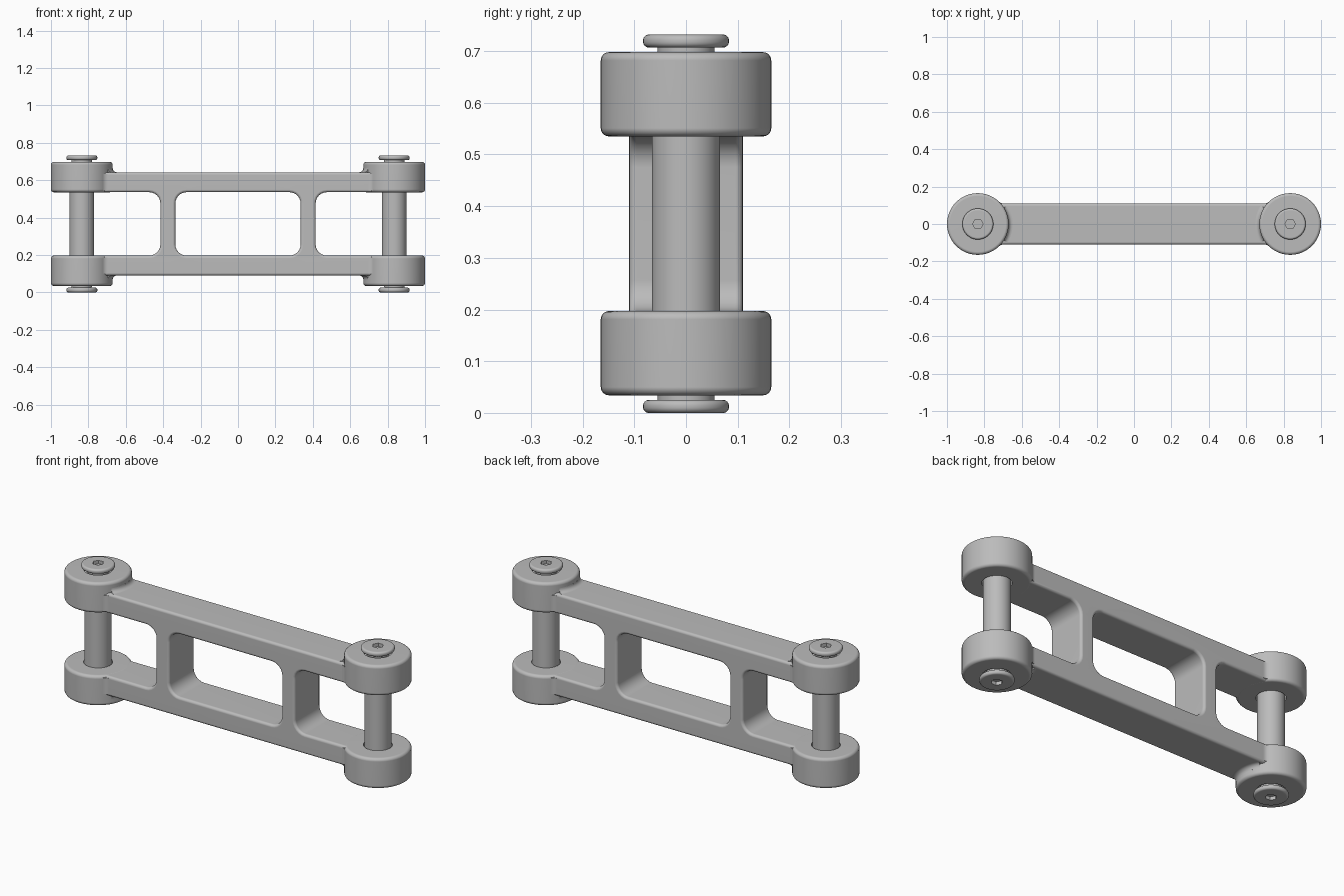
import bpy, bmesh
from math import pi, sin, cos, radians, sqrt, atan2
from mathutils import Vector

cube = bpy.data.objects.get("Cube")
if cube:
    bpy.data.objects.remove(cube)

MID = 0.366          # height of the horizontal symmetry plane
HUB_X = 0.835        # hub axis
HUB_R = 0.165
HALF_W = 0.11        # half depth of the beams
INNER, OUTER = 0.169, 0.276   # beam faces measured from the symmetry plane

grey = bpy.data.materials.new("metal grey")
grey.use_nodes = True
grey.diffuse_color = (0.5, 0.5, 0.5, 1)
grey.node_tree.nodes["Principled BSDF"].inputs["Base Color"].default_value = (0.5, 0.5, 0.5, 1)


def rounded(corners, steps=6):
    """Turn (x, z, radius) right-angle corners into a list of 2D points."""
    out = []
    for i, (x, z, r) in enumerate(corners):
        p = Vector((x, z))
        if r == 0:
            out.append(p)
            continue
        to_prev = (Vector(corners[i - 1][:2]) - p).normalized()
        to_next = (Vector(corners[(i + 1) % len(corners)][:2]) - p).normalized()
        c = p + r * (to_prev + to_next)
        for k in range(steps + 1):
            t = pi / 2 * k / steps
            out.append(c - r * (cos(t) * to_next + sin(t) * to_prev))
    return out


def finish(name, bm):
    """Make a smooth object mirrored left-right and top-bottom."""
    bmesh.ops.recalc_face_normals(bm, faces=bm.faces)
    me = bpy.data.meshes.new(name)
    bm.to_mesh(me)
    bm.free()
    me.polygons.foreach_set("use_smooth", [True] * len(me.polygons))
    me.set_sharp_from_angle(angle=radians(35))
    me.materials.append(grey)
    ob = bpy.data.objects.new(name, me)
    ob.location.z = MID
    bpy.context.collection.objects.link(ob)
    mirror = ob.modifiers.new("Mirror", 'MIRROR')
    mirror.use_axis = (True, False, True)
    mirror.merge_threshold = 0.0002
    weighted = ob.modifiers.new("Weighted normals", 'WEIGHTED_NORMAL')
    weighted.keep_sharp = True
    return ob


def lathe(name, profile, closed, hex_count=0, start=0, sweep=2 * pi, steps=48):
    """Revolve a profile about the hub axis; the last hex_count rings are hexagonal."""
    bm = bmesh.new()
    full = sweep > 6
    columns = []
    for k in range(steps if full else steps + 1):
        a = start + sweep * k / steps
        hexed = cos(pi / 6) / cos((a % (pi / 3)) - pi / 6)
        column = []
        for i, (r, z) in enumerate(profile):
            if i >= len(profile) - hex_count:
                r *= hexed
            column.append(bm.verts.new((HUB_X + r * cos(a), r * sin(a), z)))
        columns.append(column)
    n = len(profile)
    for k in range(steps):
        a, b = columns[k], columns[(k + 1) % len(columns)]
        for i in range(n if closed else n - 1):
            j = (i + 1) % n
            bm.faces.new((a[i], b[i], b[j], a[j]))
    if not full:
        bm.faces.new(columns[0])
        bm.faces.new(columns[-1])
    if hex_count:
        bm.faces.new([c[-1] for c in columns])
    return finish(name, bm)


def prism(points, to_3d, shift):
    """Extrude a flat outline along a vector."""
    bm = bmesh.new()
    face = bm.faces.new([bm.verts.new(to_3d(p)) for p in points])
    new = bmesh.ops.extrude_face_region(bm, geom=[face])["geom"]
    bmesh.ops.translate(bm, vec=shift,
                        verts=[v for v in new if isinstance(v, bmesh.types.BMVert)])
    bmesh.ops.recalc_face_normals(bm, faces=bm.faces)
    return bm


# Ladder frame: one quarter with a beam and half a cross post
outline = rounded([(0, INNER + 0.0005, 0), (0.335, INNER + 0.0005, 0.06), (0.335, 0, 0),
                   (0.415, 0, 0), (0.415, INNER + 0.0005, 0.06), (0.75, INNER + 0.0005, 0),
                   (0.75, OUTER, 0), (0, OUTER, 0)])
bm = prism(outline, lambda p: (p.x, -HALF_W, p.y), (0, 2 * HALF_W, 0))


def on_seam(verts):
    return any(all(abs(v.co[axis]) < 1e-5 for v in verts) for axis in (0, 2))


rim = [e for e in bm.edges
       if abs(e.verts[0].co.y - e.verts[1].co.y) < 1e-5 and not on_seam(e.verts)]
bmesh.ops.bevel(bm, geom=rim, offset=0.014, offset_type='OFFSET', segments=4,
                profile=0.5, affect='EDGES')
bmesh.ops.delete(bm, geom=[f for f in bm.faces if on_seam(f.verts)], context='FACES')
finish("ladder_frame", bm)

# Round hubs with a bore
lathe("end_hubs", rounded([(0.071, INNER, 0), (HUB_R, INNER, 0.016),
                           (HUB_R, 0.332, 0.016), (0.071, 0.332, 0)]), closed=True)

# Blend between the outer beam face and the hub wall
R = 0.022
blend = [Vector((HUB_R + R - R * cos(t), OUTER + R - R * sin(t)))
         for t in (pi / 2 * k / 6 for k in range(7))]
blend += [Vector((HUB_R + R, OUTER - 0.01)), Vector((HUB_R - 0.01, OUTER - 0.01)),
          Vector((HUB_R - 0.01, OUTER + R))]
lathe("hub_top_blends", blend, closed=True, start=pi - radians(32),
      sweep=radians(64), steps=12)

# Blend between the beam sides and the hub wall
R = 0.035
cy = HALF_W + R
cx = sqrt((HUB_R + R) ** 2 - cy ** 2)
a0 = atan2(cy, cx)
side = [Vector((cx + R * cos(t), cy + R * sin(t)))
        for t in (-pi / 2 - (pi / 2 - a0) * k / 6 for k in range(7))]
side += [Vector((0.1, 0.1))]
plan = side + [Vector((p.x, -p.y)) for p in reversed(side)]
bm = prism(plan, lambda p: (HUB_X - p.x, p.y, INNER + 0.01), (0, 0, OUTER - INNER - 0.02))
finish("hub_side_blends", bm)

# Pins with necks, rounded heads and hexagonal sockets
pin = rounded([(0.066, 0, 0), (0.066, 0.32, 0), (0.055, 0.32, 0), (0.055, 0.341, 0),
               (0.083, 0.341, 0.011), (0.083, MID, 0.011),
               (0.028, MID, 0), (0.028, MID - 0.018, 0)])
lathe("pins", pin, closed=False, hex_count=2)
